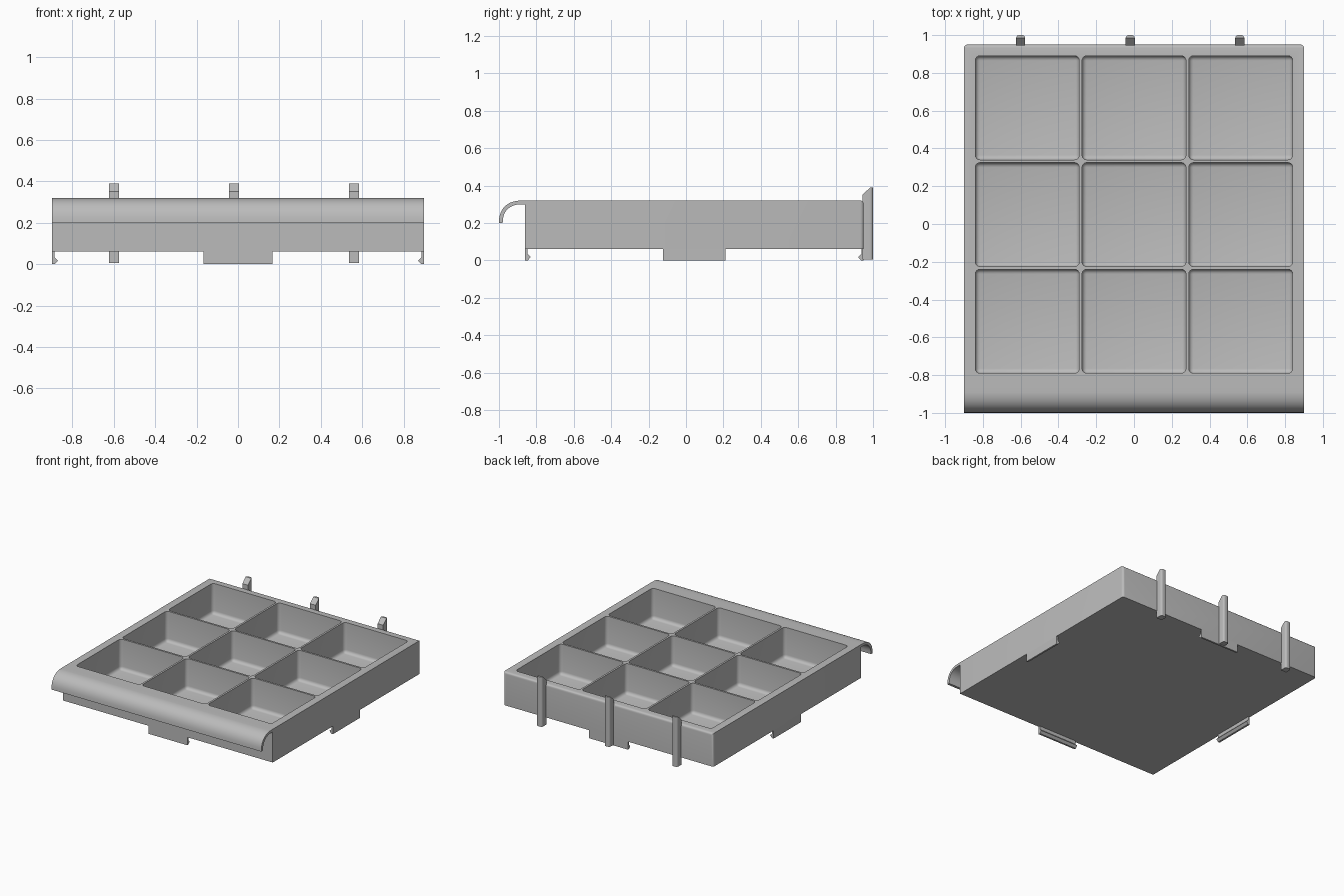
import bpy, bmesh, math
from mathutils import Vector, Matrix

if "Cube" in bpy.data.objects:
    bpy.data.objects.remove(bpy.data.objects["Cube"], do_unlink=True)

grey = bpy.data.materials.new("plain grey")
grey.use_nodes = True
COLOUR = (0.5, 0.5, 0.5, 1)
grey.diffuse_color = COLOUR
grey.node_tree.nodes["Principled BSDF"].inputs["Base Color"].default_value = COLOUR

W, FRONT, BACK, BASE, TOP = 0.9, -0.86, 0.95, 0.062, 0.32
MID = (FRONT + BACK) / 2


def prism(points, x0, x1):
    """Extrude a (y, z) profile along x."""
    bm = bmesh.new()
    face = bm.faces.new([bm.verts.new((x0, y, z)) for y, z in points])
    new = bmesh.ops.extrude_face_region(bm, geom=[face])["geom"]
    bmesh.ops.translate(bm, vec=(x1 - x0, 0, 0),
                        verts=[v for v in new if isinstance(v, bmesh.types.BMVert)])
    bmesh.ops.recalc_face_normals(bm, faces=bm.faces)
    return bm


def bevel(bm, rule, width, segments=4):
    edges = [e for e in bm.edges if rule(*(v.co for v in e.verts))]
    bmesh.ops.bevel(bm, geom=edges, offset=width, segments=segments,
                    profile=0.5, affect='EDGES', clamp_overlap=True)


def finish(bm, name):
    mesh = bpy.data.meshes.new(name)
    bm.to_mesh(mesh)
    bm.free()
    mesh.materials.append(grey)
    ob = bpy.data.objects.new(name, mesh)
    bpy.context.collection.objects.link(ob)
    return ob


def smooth(ob):
    bpy.ops.object.select_all(action='DESELECT')
    ob.select_set(True)
    bpy.context.view_layer.objects.active = ob
    bpy.ops.object.shade_smooth_by_angle(angle=math.radians(35))


# Tray block with the curled front lip, as one side profile
def lip_curve(ry, rz, steps=10):
    end = -0.875
    return [(end - ry * math.cos(a) ** 0.85, 0.2 + rz * math.sin(a) ** 0.85)
            for a in (math.pi / 2 * i / steps for i in range(steps))]


outer = lip_curve(0.125, TOP - 0.2) + [(-0.875, TOP)]
inner = lip_curve(0.105, 0.1) + [(FRONT, 0.3)]
bm = prism(outer + [(BACK, TOP), (BACK, BASE), (FRONT, BASE)] + inner[::-1], -W, W)


def on_rim(a, b):
    side = abs(a.x - b.x) < 1e-4
    high = min(a.z, b.z) > TOP - 0.001
    return high and (not side or a.y > BACK - 0.01)


bevel(bm, lambda a, b: on_rim(a, b) or (a.y > 0.9 and b.y > 0.9 and a.x == b.x), 0.018)
tray = finish(bm, "tray")

# Nine rounded pockets cut from the block
bm = bmesh.new()
SIZE, PITCH, FLOOR = 0.55, 0.565, 0.085
for i in (-1, 0, 1):
    for j in (-1, 0, 1):
        part = bmesh.new()
        bmesh.ops.create_cube(part, size=1)
        bmesh.ops.scale(part, vec=(SIZE, SIZE, 0.4), verts=part.verts)
        bmesh.ops.translate(part, vec=(i * PITCH, 0.05 + j * PITCH, FLOOR + 0.2),
                            verts=part.verts)
        bevel(part, lambda a, b: min(a.z, b.z) < 0.2, 0.025)
        temp = bpy.data.meshes.new("temp")
        part.to_mesh(temp)
        part.free()
        bm.from_mesh(temp)
        bpy.data.meshes.remove(temp)
cutter = finish(bm, "pocket_cutter")
cut = tray.modifiers.new("pockets", 'BOOLEAN')
cut.operation, cut.solver, cut.object = 'DIFFERENCE', 'EXACT', cutter
bpy.context.view_layer.objects.active = tray
tray.select_set(True)
bpy.ops.object.modifier_apply(modifier=cut.name)
bpy.data.objects.remove(cutter, do_unlink=True)
smooth(tray)

# Snap clips under each wall, hooked inwards
HOOK = [(0, 0.07), (0, 0), (0.014, 0), (0.03, 0.018), (0.013, 0.035), (0.013, 0.07)]
places = {"front": (0, FRONT, 0), "right": (-W, MID, -90),
          "back": (0, BACK, 180), "left": (W, MID, 90)}
for name, (x, y, turn) in places.items():
    bm = prism(HOOK, -0.167, 0.167)
    move = Matrix.Translation((x, y, 0)) @ Matrix.Rotation(math.radians(turn), 4, 'Z')
    bmesh.ops.transform(bm, matrix=move, verts=bm.verts)
    finish(bm, name + "_clip")

# Three pegs behind the back wall, slanted tops and rounded backs
for name, x in (("right", -0.6), ("middle", -0.02), ("left", 0.56)):
    bm = prism([(0.945, 0.005), (1, 0.005), (1, 0.39), (0.985, 0.39), (0.945, 0.352)],
               x - 0.024, x + 0.024)
    bevel(bm, lambda a, b: a.x == b.x and min(a.y, b.y) > 0.999, 0.02)
    smooth(finish(bm, name + "_peg"))
